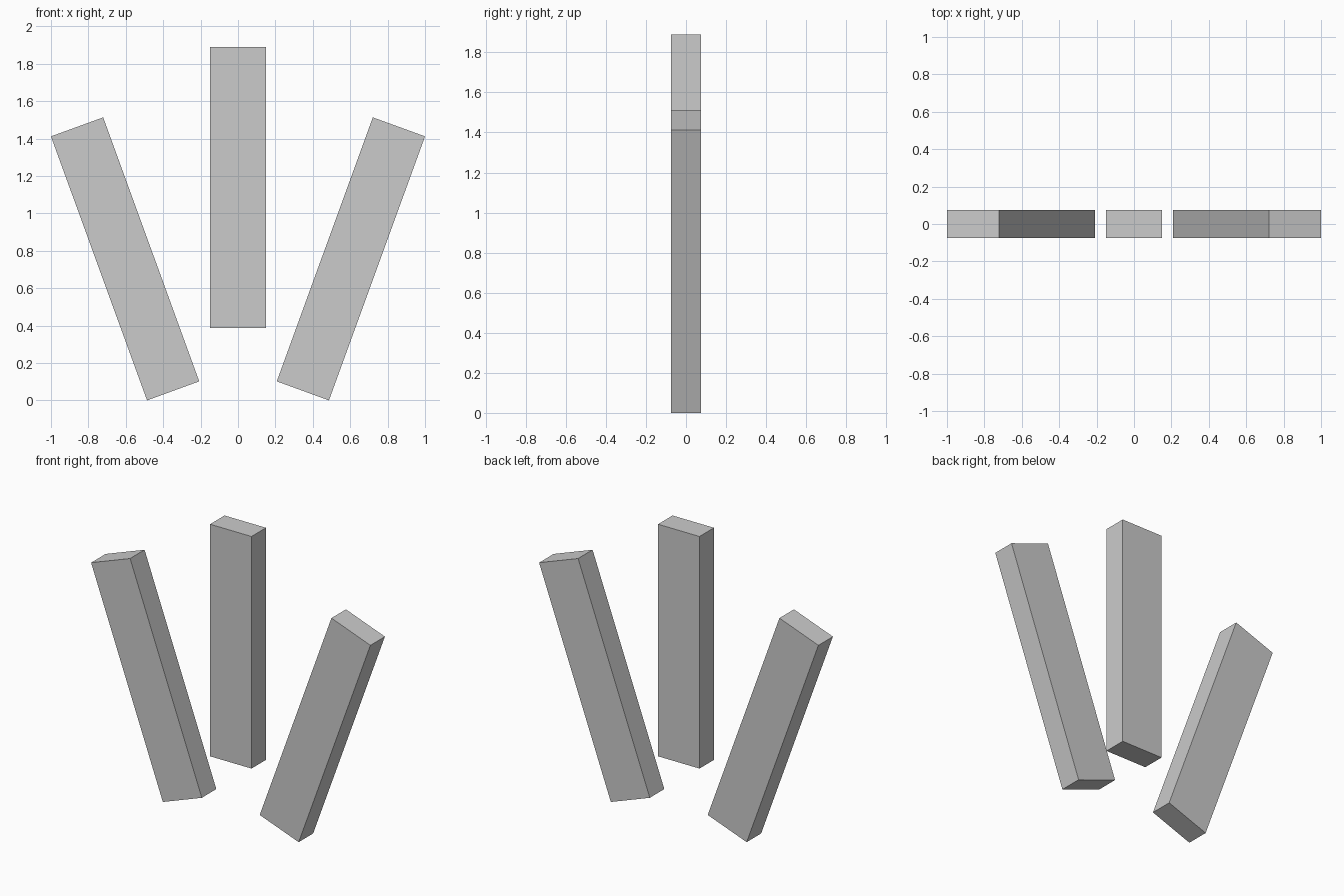
import bpy
from math import radians, sin, cos

if "Cube" in bpy.data.objects:
    bpy.data.objects.remove(bpy.data.objects["Cube"])

WIDTH, DEPTH, LENGTH = 0.297, 0.148, 1.502
TILT = radians(20)


def bar(name, x, z, tilt=0.0):
    bpy.ops.mesh.primitive_cube_add(size=1, location=(x, 0, z), rotation=(0, tilt, 0))
    obj = bpy.context.object
    obj.name = name
    obj.scale = (WIDTH, DEPTH, LENGTH)
    return obj


# Outer bars lean outwards, resting on their lowest corner and reaching x = +-1
half_x = (WIDTH * cos(TILT) + LENGTH * sin(TILT)) / 2
half_z = (WIDTH * sin(TILT) + LENGTH * cos(TILT)) / 2
for side, name in ((-1, "left_bar"), (1, "right_bar")):
    bar(name, side * (1 - half_x), half_z, side * TILT)

# Raised upright bar in the middle
bar("middle_bar", 0, 1.137)
